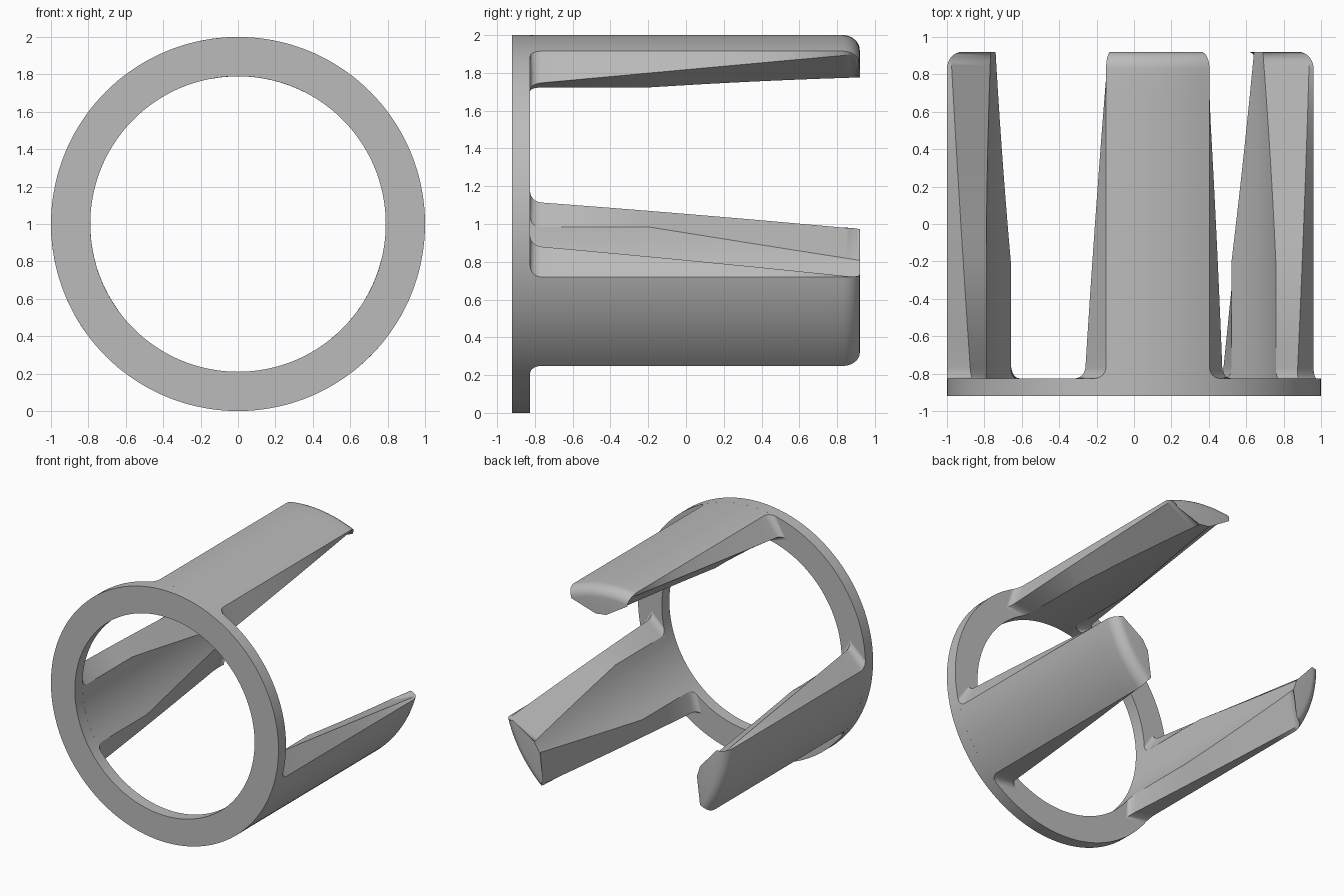
import bpy, bmesh
from math import radians, degrees, sin, cos, pi

cube = bpy.data.objects.get("Cube")
if cube:
    bpy.data.objects.remove(cube)

BACK, RING_BACK, FRONT = 0.92, -0.825, -0.92
OUTER, BORE = 1.0, 0.79

grey = bpy.data.materials.new("plain_grey")
grey.use_nodes = True
colour = (0.5, 0.5, 0.5, 1)
grey.diffuse_color = colour
grey.node_tree.nodes["Principled BSDF"].inputs["Base Color"].default_value = colour


def polar(r, angle, y):
    """Point at a radius and angle around the ring axis."""
    return (r * cos(radians(angle)), y, 1 + r * sin(radians(angle)))


def loft(name, sections, closed=False):
    """Skin a row of matching closed sections."""
    bm = bmesh.new()
    loops = [[bm.verts.new(p) for p in s] for s in sections]
    pairs = list(zip(loops, loops[1:]))
    if closed:
        pairs.append((loops[-1], loops[0]))
    else:
        bm.faces.new(loops[0])
        bm.faces.new(loops[-1])
    for a, b in pairs:
        for i in range(len(a)):
            j = (i + 1) % len(a)
            bm.faces.new((a[i], a[j], b[j], b[i]))
    bmesh.ops.recalc_face_normals(bm, faces=bm.faces[:])
    mesh = bpy.data.meshes.new(name)
    bm.to_mesh(mesh)
    bm.free()
    mesh.materials.append(grey)
    obj = bpy.data.objects.new(name, mesh)
    bpy.context.collection.objects.link(obj)
    bpy.ops.object.select_all(action="DESELECT")
    obj.select_set(True)
    bpy.context.view_layer.objects.active = obj
    bpy.ops.object.shade_smooth_by_angle(angle=radians(30))


# Flat ring at the front
corners = [(OUTER, FRONT), (OUTER, RING_BACK), (BORE, RING_BACK), (BORE, FRONT)]
STEPS = 144
loft("ring", [[polar(r, 360 * i / STEPS, y) for r, y in corners]
              for i in range(STEPS)], closed=True)


def prong_section(centre, y):
    """Outer arc, flared side edges and a bore arc that narrows to the tip."""
    t = (y - RING_BACK) / (BACK - RING_BACK)
    # Concave fillet at the root, as extra width
    f = max(0, 1 - (y - RING_BACK) / 0.06)
    flare = 0.06 * (1 - (1 - f * f) ** 0.5)
    # Convex rounding at the tip, as lost radius
    g = max(0, (y - BACK + 0.09) / 0.09)
    drop = 0.08 * (1 - max(0, 1 - g * g) ** 0.5)
    extra = degrees(flare)
    outer_half = 16.2 - 10 * drop + extra
    side_half = 25 + (15.7 - 25) * t + extra
    side_r = min(0.88 + 0.1 * t, OUTER - drop - 0.005)
    narrow = max(0, (y + 0.2) / (BACK + 0.2))
    bore_half = 16.2 - 13 * narrow + extra
    points = [polar(OUTER - drop, centre + outer_half * (i / 6 - 1), y) for i in range(13)]
    points.append(polar(side_r, centre + side_half, y))
    points += [polar(BORE, centre + bore_half * (1 - i / 4), y) for i in range(9)]
    points.append(polar(side_r, centre - side_half, y))
    return points


# Three tapering prongs reaching back from the ring
root = [RING_BACK + 0.06 * (1 - cos(pi / 2 * i / 6)) for i in range(7)]
middle = [-0.65 + 0.15 * i for i in range(10)]
tip = [BACK - 0.09 + 0.09 * sin(pi / 2 * i / 8) for i in range(9)]
TOP = 82.4
for name, centre in (("top_prong", TOP), ("left_prong", TOP - 114.9), ("right_prong", TOP + 114.9)):
    loft(name, [prong_section(centre, y) for y in root + middle + tip])
